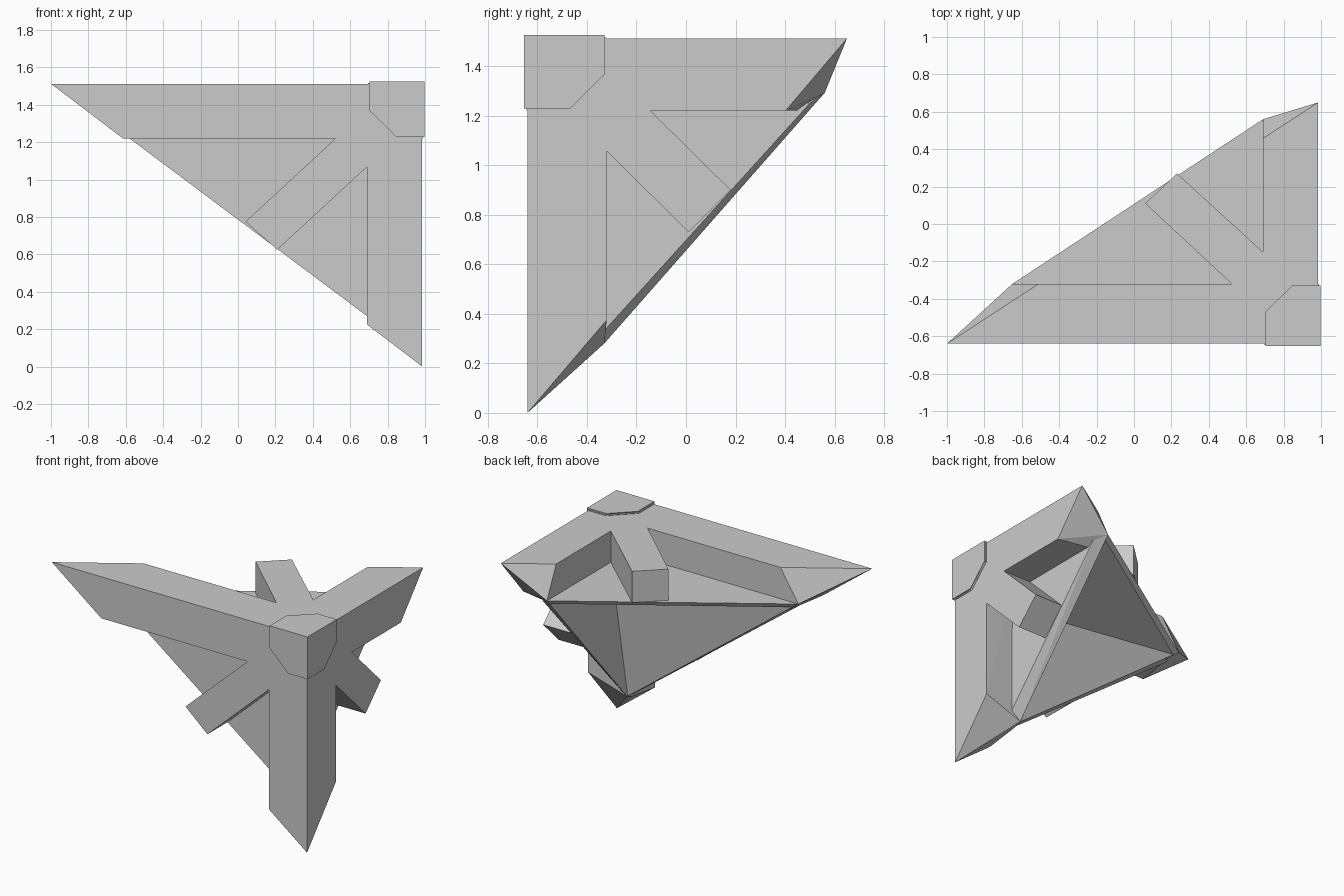
import bpy, bmesh
from mathutils import Vector

if "Cube" in bpy.data.objects:
    bpy.data.objects.remove(bpy.data.objects["Cube"])

# Outer block corner and inner faces of the three arms
X, Y, Z = 0.985, -0.64, 1.512
XI, YI, ZI = 0.69, -0.32, 1.22
DEPTH = 0.22                      # recess of the panels
XP, YP, ZP = X - DEPTH, Y + DEPTH, Z - DEPTH


def hull(name, points):
    """Flat-faced convex solid around a few points."""
    bm = bmesh.new()
    for p in points:
        bm.verts.new(p)
    res = bmesh.ops.convex_hull(bm, input=bm.verts)
    loose = [v for v in bm.verts if not v.link_faces]
    bmesh.ops.delete(bm, geom=loose, context='VERTS')
    bmesh.ops.dissolve_limit(bm, angle_limit=0.01, verts=bm.verts, edges=bm.edges)
    bmesh.ops.recalc_face_normals(bm, faces=bm.faces)
    me = bpy.data.meshes.new(name)
    bm.to_mesh(me)
    bm.free()
    ob = bpy.data.objects.new(name, me)
    bpy.context.collection.objects.link(ob)
    return ob


# Inner rim corners, one at the end of each arm
P, Q, R = (-0.65, YI, ZP), (XI, 0.56, ZP), (XI, -0.33, 0.28)

# Three arms with slanted tips
hull("side_arm", [(X, y, z) for y in (Y, YI) for z in (Z, ZI)] +
     [(-1, Y, Z), (-0.51, YI, Z), (-0.615, Y, ZI), P, (-0.56, YI, ZI)])
hull("rear_arm", [(x, Y, z) for x in (X, XI) for z in (Z, ZI)] +
     [(X, 0.65, Z), (XI, 0.458, Z), (X, 0.402, ZI), Q, (XI, 0.46, ZI)])
hull("lower_arm", [(x, y, Z) for x in (X, XI) for y in (Y, YI)] +
     [(X, Y, 0), (X, YI, 0.375), (XI, Y, 0.225), R, (XI, -0.38, 0.26)])

# Diagonal struts, flush with the three outer faces
front = [(0.04, 0.775), (0.21, 0.625), (0.80, 1.17), (0.63, 1.32)]
right = [(0.18, 0.90), (0.01, 0.73), (-0.43, 1.165), (-0.26, 1.335)]
top = [(0.06, 0.11), (0.23, 0.27), (0.80, -0.25), (0.63, -0.42)]
hull("front_strut", [(a, y, b) for a, b in front for y in (Y, YP)])
hull("right_strut", [(x, a, b) for a, b in right for x in (X, XP)])
hull("top_strut", [(a, b, z) for a, b in top for z in (Z, ZP)])

# Recessed panel shell: a corner solid hollowed from the open side
shell = hull("recessed_panels", [
    (XP, YP, ZP), P, (-0.62, YP, 1.25), Q, (XP, 0.50, 1.25),
    (XP, -0.35, 0.31), (XI, YP, 0.27), R])
apex = Vector((0.715, -0.23, 1.05))
rim = [Vector((-0.63, -0.32, 1.262)), Vector((0.69, 0.535, 1.262)),
       Vector((0.69, -0.335, 0.29))]
cutter = hull("hollow_cutter", [apex] + [apex + (r - apex) * 1.4 for r in rim])
cutter.hide_render = True
cutter.hide_viewport = True
mod = shell.modifiers.new("hollow", 'BOOLEAN')
mod.operation = 'DIFFERENCE'
mod.solver = 'EXACT'
mod.object = cutter

# Raised corner cap with clipped corners and a thin sloped border
for name, o, g in (("corner_cap_base", 0.004, 0.0), ("corner_cap", 0.013, 0.008)):
    cx, cy, cz = X + o, Y - o, Z + o
    x0, y0, z0 = XI + 0.005 + g, YI - g, ZI + g
    xm, ym, zm = 0.843 + g / 2, -0.465 - g / 2, 1.365 + g / 2
    hull(name, [
        (cx, cy, cz), (x0, cy, cz), (cx, y0, cz), (cx, cy, z0),
        (x0, cy, zm), (xm, cy, z0),
        (cx, y0, zm), (cx, ym, z0),
        (x0, ym, cz), (xm, y0, cz)])
